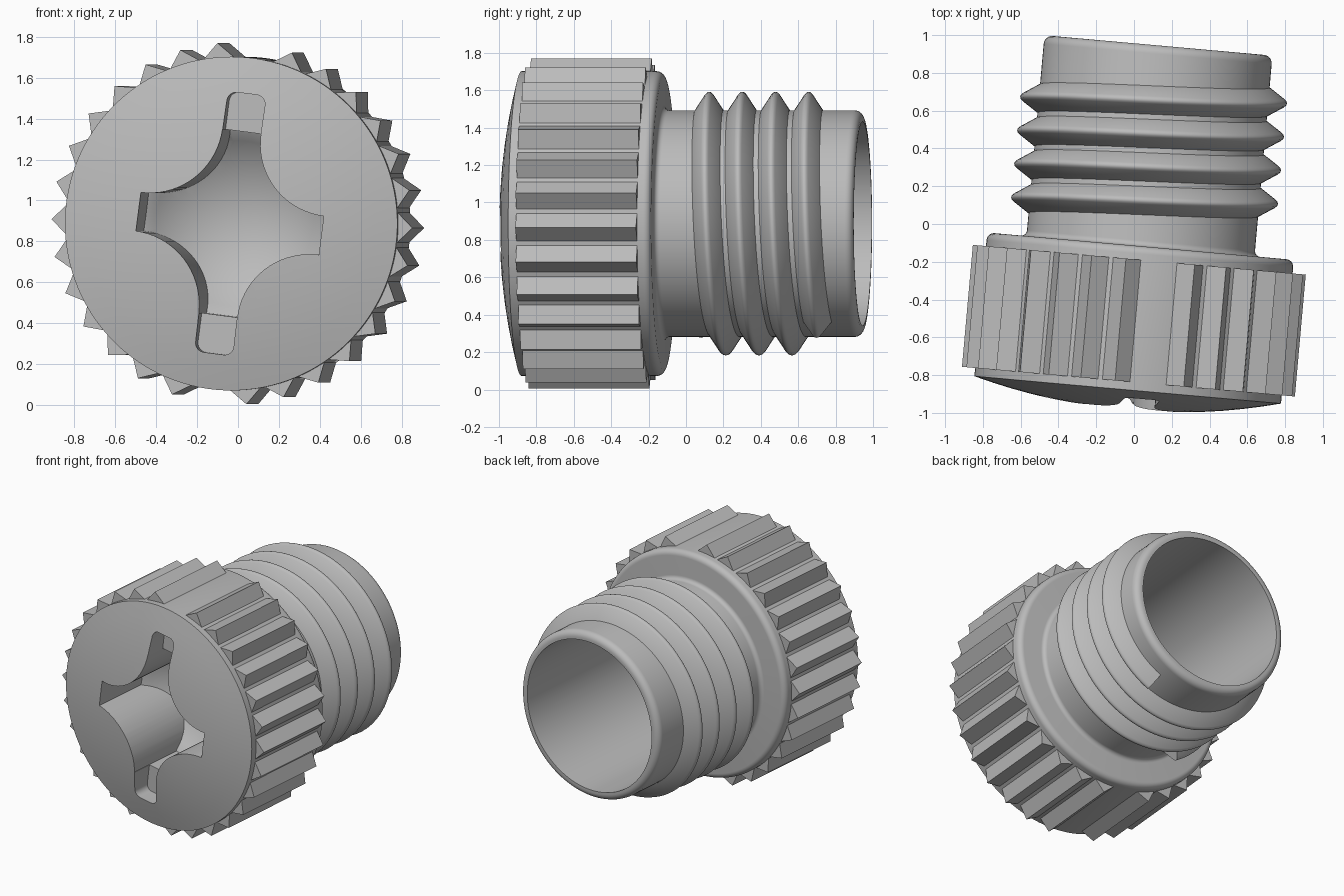
import bpy, bmesh
from math import sin, cos, radians, sqrt, pi
from mathutils import Matrix

cube = bpy.data.objects.get("Cube")
if cube:
    bpy.data.objects.remove(cube, do_unlink=True)

# Part axis runs along local y, then is turned slightly about z
PLACE = Matrix.Translation((0.045, 0, 0.887)) @ Matrix.Rotation(radians(-5.1), 4, 'Z')
ROLL = radians(-7.4)

grey = bpy.data.materials.new("plain_grey")
grey.use_nodes = True
grey.diffuse_color = (0.5, 0.5, 0.5, 1)
grey.node_tree.nodes["Principled BSDF"].inputs["Base Color"].default_value = (0.5, 0.5, 0.5, 1)


def make_object(name, bm):
    bmesh.ops.recalc_face_normals(bm, faces=bm.faces)
    mesh = bpy.data.meshes.new(name)
    bm.to_mesh(mesh)
    bm.free()
    mesh.transform(PLACE)
    mesh.materials.append(grey)
    obj = bpy.data.objects.new(name, mesh)
    bpy.context.collection.objects.link(obj)
    return obj


def arc(cx, cy, radius, start, end, steps=6):
    angles = [radians(start + (end - start) * i / steps) for i in range(steps + 1)]
    return [(cx + radius * cos(a), cy + radius * sin(a)) for a in angles]


def lathe(name, profile, steps=128):
    """Revolve (radius, depth) points about the y axis."""
    bm = bmesh.new()
    verts = [bm.verts.new((r, t, 0)) for r, t in profile]
    edges = [bm.edges.new(pair) for pair in zip(verts, verts[1:])]
    bmesh.ops.spin(bm, geom=verts + edges, cent=(0, 0, 0), axis=(0, 1, 0),
                   angle=2 * pi, steps=steps)
    bmesh.ops.remove_doubles(bm, verts=bm.verts, dist=1e-5)
    return make_object(name, bm)


def add_loft(bm, rings):
    """Skin equal closed rings and cap both ends."""
    rings = [[bm.verts.new(p) for p in ring] for ring in rings]
    count = len(rings[0])
    for a, b in zip(rings, rings[1:]):
        for i in range(count):
            j = (i + 1) % count
            bm.faces.new((a[i], a[j], b[j], b[i]))
    bm.faces.new(rings[0])
    bm.faces.new(rings[-1])


def add_prism(bm, outline, t0, t1, turn):
    c, s = cos(turn), sin(turn)
    add_loft(bm, [[(x * c - z * s, t, x * s + z * c) for x, z in outline] for t in (t0, t1)])


def prism(name, outline, t0, t1):
    bm = bmesh.new()
    add_prism(bm, outline, t0, t1, ROLL)
    return make_object(name, bm)


def combine(target, cutter, operation):
    mod = target.modifiers.new("cut", 'BOOLEAN')
    mod.object, mod.operation, mod.solver = cutter, operation, 'EXACT'
    bpy.context.view_layer.objects.active = target
    bpy.ops.object.modifier_apply(modifier=mod.name)
    bpy.data.objects.remove(cutter, do_unlink=True)


def smooth(obj, angle):
    bpy.ops.object.select_all(action='DESELECT')
    obj.select_set(True)
    bpy.context.view_layer.objects.active = obj
    bpy.ops.object.shade_smooth_by_angle(angle=radians(angle))


# Cap body: domed head, flange, hollow shank
HEAD, SHANK, BORE = 0.815, 0.606, 0.545
BACK, FLANGE = 0.949, -0.118
DOME = 3.15
profile = [(HEAD * i / 8, 2.161 - sqrt(DOME**2 - (HEAD * i / 8)**2)) for i in range(9)]
profile += arc(HEAD - 0.04, FLANGE - 0.04, 0.04, 0, 90)
profile += arc(SHANK + 0.03, FLANGE + 0.03, 0.03, 270, 180)
profile += arc(SHANK - 0.045, BACK - 0.045, 0.045, 0, 90)
profile += [(BORE, BACK), (BORE, -0.2), (0, -0.2)]
body = lathe("cap_body", profile)

# Drive recess: four-armed star with a bowl-shaped floor
ARM, LOBE = 0.452, 0.357
star = []
for cx, cz, start in ((1, 1, 270), (-1, 1, 360), (-1, -1, 90), (1, -1, 180)):
    star += arc(cx * ARM, cz * ARM, LOBE, start, start - 90, 18)
star_cutter = prism("star_cutter", star, -1.2, -0.1)
bowl_r = 0.64
bowl = [(0, -1.1), (0.7, -1.1), (0.7, -0.54), (0.462, -0.52)]
bowl += [(0.45 * i / 10, -0.97 + sqrt(bowl_r**2 - (0.45 * i / 10)**2)) for i in range(10, -1, -1)]
combine(star_cutter, lathe("bowl_cutter", bowl, 96), 'INTERSECT')
combine(body, star_cutter, 'DIFFERENCE')

# Shallow rounded slot across two of the arms
W, L, C = 0.094, 0.64, 0.045
slot = []
for sx, sz, start in ((1, 1, 0), (-1, 1, 90), (-1, -1, 180), (1, -1, 270)):
    slot += arc(sx * (W - C), sz * (L - C), C, start, start + 90)
combine(body, prism("slot_cutter", slot, -1.2, -0.8), 'DIFFERENCE')
smooth(body, 28)

# Grip ridges: thirty positions, skipping the two in line with the slot
bm = bmesh.new()
ridge = [(-0.08, 0.805), (0.08, 0.805), (0, 0.885)]
for i in range(30):
    if i % 15:
        add_prism(bm, ridge, -0.838, -0.19, ROLL + radians(12 * i))
make_object("grip_ridges", bm)

# Screw thread: one helical ridge with blunt ends
PITCH, SWEEP, STEPS = 0.178, 1380, 368
section = [(0.59, -0.082), (0.61, -0.074), (0.692, -0.02), (0.702, -0.01), (0.705, 0),
           (0.702, 0.01), (0.692, 0.02), (0.61, 0.074), (0.59, 0.082)]
rings = []
for i in range(STEPS + 1):
    deg = 240 - SWEEP * i / STEPS
    t = 0.08 + (180 - deg) / 360 * PITCH
    a = radians(deg)
    rings.append([(r * cos(a), t + d, r * sin(a)) for r, d in section])
bm = bmesh.new()
add_loft(bm, rings)
smooth(make_object("screw_thread", bm), 35)
